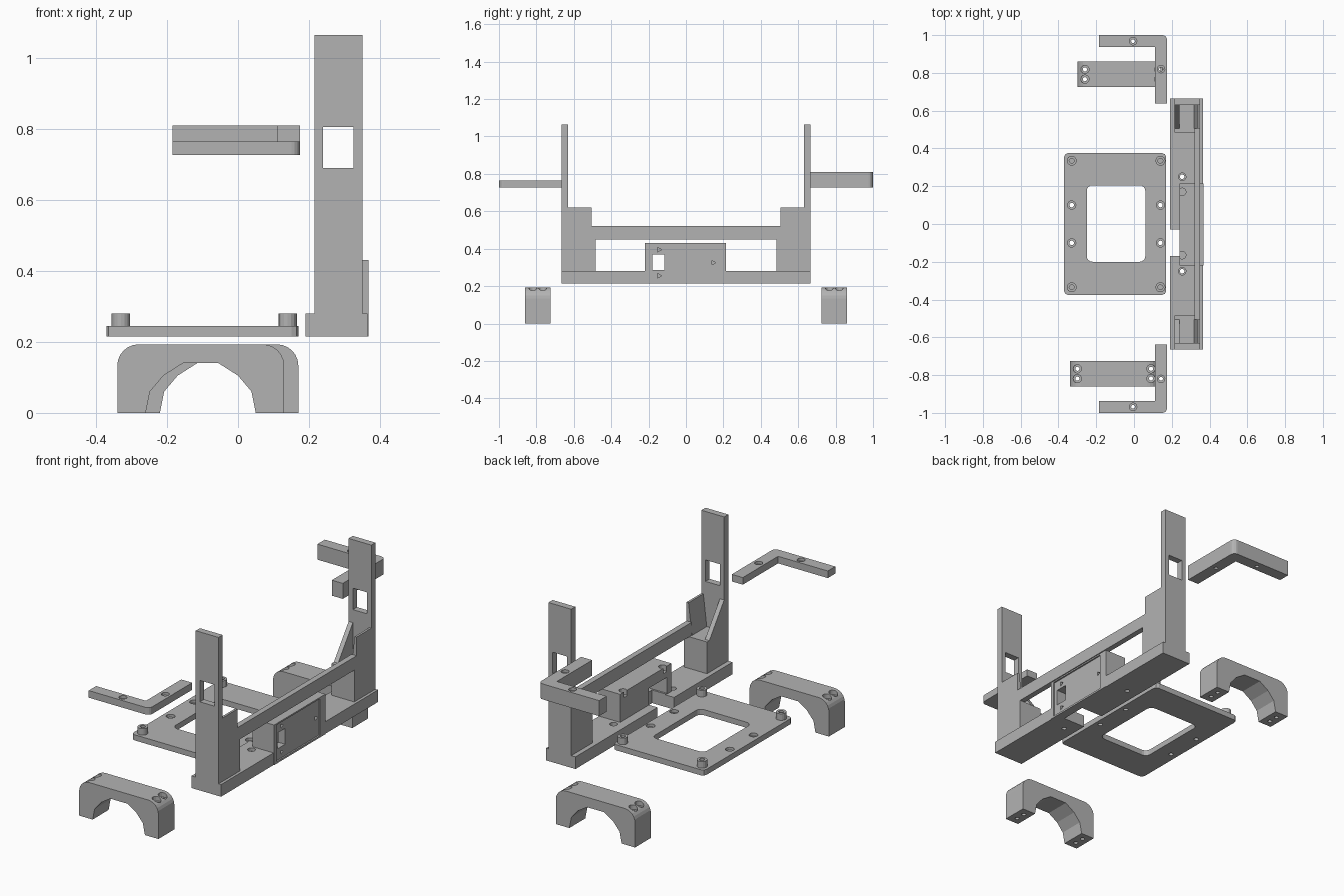
import bpy
import bmesh
from math import cos, sin, pi
from mathutils import Vector

if "Cube" in bpy.data.objects:
    bpy.data.objects.remove(bpy.data.objects["Cube"])

grey = bpy.data.materials.new("plain grey")
grey.use_nodes = True
grey.diffuse_color = (0.45, 0.45, 0.45, 1)
grey.node_tree.nodes["Principled BSDF"].inputs["Base Color"].default_value = grey.diffuse_color


def prism(name, outline, lo, hi, axis="z"):
    """Extrude a 2D outline along an axis (x: yz, y: xz, z: xy outline)."""
    place = {"x": lambda a, b, t: (t, a, b), "y": lambda a, b, t: (a, t, b),
             "z": lambda a, b, t: (a, b, t)}[axis]
    bm = bmesh.new()
    face = bm.faces.new([bm.verts.new(place(a, b, lo)) for a, b in outline])
    new = bmesh.ops.extrude_face_region(bm, geom=[face])["geom"]
    step = Vector(place(0, 0, hi - lo))
    bmesh.ops.translate(bm, vec=step, verts=[g for g in new if isinstance(g, bmesh.types.BMVert)])
    bmesh.ops.recalc_face_normals(bm, faces=bm.faces)
    mesh = bpy.data.meshes.new(name)
    bm.to_mesh(mesh)
    bm.free()
    mesh.materials.append(grey)
    ob = bpy.data.objects.new(name, mesh)
    bpy.context.collection.objects.link(ob)
    return ob


def rect(x0, x1, y0, y1, r=0.0, n=4):
    """Rectangle outline, with rounded corners when r is given."""
    if not r:
        return [(x0, y0), (x1, y0), (x1, y1), (x0, y1)]
    centres = [(x1 - r, y1 - r), (x0 + r, y1 - r), (x0 + r, y0 + r), (x1 - r, y0 + r)]
    return [(cx + r * cos((q + i / n) * pi / 2), cy + r * sin((q + i / n) * pi / 2))
            for q, (cx, cy) in enumerate(centres) for i in range(n + 1)]


def circle(x, y, r, n=16):
    return [(x + r * cos(2 * pi * i / n), y + r * sin(2 * pi * i / n)) for i in range(n)]


def box(name, x0, x1, y0, y1, z0, z1):
    return prism(name, rect(x0, x1, y0, y1), z0, z1)


def cut(ob, *cutters):
    """Subtract each cutter, bake the result and drop the cutter."""
    for c in cutters:
        c.hide_render = True
        mod = ob.modifiers.new("cut", "BOOLEAN")
        mod.operation, mod.solver, mod.object = "DIFFERENCE", "EXACT", c
        bpy.context.view_layer.update()
        graph = bpy.context.evaluated_depsgraph_get()
        mesh = bpy.data.meshes.new_from_object(ob.evaluated_get(graph))
        ob.modifiers.clear()
        ob.data = mesh
        bpy.data.objects.remove(c)


def hole(x, y, r, z0, z1):
    return prism("hole_cutter", circle(x, y, r), z0, z1)


# Base plate with rounded window, screw holes and corner standoffs
plate = prism("base_plate", rect(-0.37, 0.17, -0.375, 0.375, 0.02, 2), 0.215, 0.245)
cut(plate, prism("window_cutter", rect(-0.25, 0.06, -0.2, 0.205, 0.03), 0.2, 0.3))
for x in (-0.33, 0.14):
    for side in (-1, 1):
        cut(plate, hole(x, side * 0.1, 0.012, 0.2, 0.3), hole(x, side * 0.1, 0.022, 0.23, 0.3))
        post = prism("standoff", circle(x, side * 0.335, 0.026), 0.24, 0.28)
        cut(post, hole(x, side * 0.335, 0.013, 0.25, 0.3))

# Long sill of the frame, with a notch and screw holes
sill = box("frame_sill", 0.19, 0.365, -0.665, 0.665, 0.215, 0.28)
cut(sill, box("notch_cutter", 0.18, 0.24, -0.17, -0.03, 0.2, 0.3),
    box("panel_cutter", 0.24, 0.4, -0.22, 0.215, 0.2, 0.3))
for y in (-0.25, 0.25):
    cut(sill, hole(0.255, y, 0.012, 0.2, 0.3), hole(0.255, y, 0.02, 0.262, 0.3))

# Upper beam
box("frame_beam", 0.32, 0.35, -0.505, 0.505, 0.45, 0.52)

# Frame ends: block, two gussets and a tall slotted upright
for side, label in ((-1, "front"), (1, "back")):
    def span(a, b):
        return sorted((side * a, side * b))
    box(label + "_end_block", 0.215, 0.35, *span(0.485, 0.665), 0.28, 0.45)
    upright = box(label + "_upright", 0.215, 0.35, *span(0.63, 0.665), 0.45, 1.065)
    cut(upright, box("slot_cutter", 0.24, 0.325, *span(0.6, 0.7), 0.69, 0.805))
    prism(label + "_outer_gusset", [(0.318, 0.45), (0.35, 0.45), (0.35, 0.62), (0.338, 0.62)],
          *span(0.505, 0.63), axis="y")
    prism(label + "_inner_gusset",
          [(side * 0.505, 0.45), (side * 0.63, 0.45), (side * 0.63, 0.62)], 0.215, 0.24, axis="x")

# Centre panel housing: shallow recess, through window, rear cavity and marks
panel = box("centre_panel", 0.24, 0.368, -0.22, 0.215, 0.215, 0.43)
cut(panel,
    prism("recess_cutter", rect(-0.2, 0.17, 0.225, 0.422), 0.36, 0.4, axis="x"),
    box("cavity_cutter", 0.2, 0.32, -0.17, -0.03, 0.2, 0.37),
    prism("window_cutter", rect(-0.18, -0.115, 0.285, 0.37), 0.2, 0.4, axis="x"),
    *[prism("mark_cutter", circle(y, z, 0.014, 3), 0.345, 0.4, axis="x")
      for y, z in ((-0.145, 0.395), (-0.145, 0.255), (0.145, 0.325))],
    *[hole(0.255, y, 0.02, 0.4, 0.5) for y in (-0.165, 0.17)])

# Arched feet with pairs of countersunk screw holes
HALF_ARCH = [(0.155, 0), (0.143, 0.06), (0.105, 0.105), (0.05, 0.14)]
for label, mid, y0, y1 in (("front", -0.105, -0.86, -0.725), ("back", -0.065, 0.725, 0.86)):
    half, r, top = 0.235, 0.06, 0.193
    shoulder = [(half - r + r * cos(i * pi / 12), top - r + r * sin(i * pi / 12)) for i in range(7)]
    right = HALF_ARCH[::-1] + [(half, 0)] + shoulder
    outline = right + [(-a, b) for a, b in reversed(right)]
    arch = prism(label + "_arch_foot", [(mid + a, b) for a, b in outline], y0, y1, axis="y")
    for x in (mid - 0.195, mid + 0.195):
        for y in ((y0 + y1) / 2 - 0.026, (y0 + y1) / 2 + 0.026):
            cut(arch, hole(x, y, 0.011, -0.1, 0.3), hole(x, y, 0.022, 0.168, 0.3))

# Corner brackets with a rounded outer corner
for label, side, z1 in (("front", -1, 0.765), ("back", 1, 0.81)):
    curve = [(0.15 + 0.025 * sin(i * pi / 8), 0.975 + 0.025 * cos(i * pi / 8)) for i in range(5)]
    outline = [(-0.185, 0.937), (-0.185, 1)] + curve + [(0.175, 0.638), (0.11, 0.638), (0.11, 0.937)]
    bracket = prism(label + "_corner_bracket", [(x, side * y) for x, y in outline], 0.727, z1)
    for x, y in ((-0.005, 0.968), (0.143, 0.82)):
        cut(bracket, hole(x, side * y, 0.01, 0.7, 0.9), hole(x, side * y, 0.02, z1 - 0.015, 0.9))
